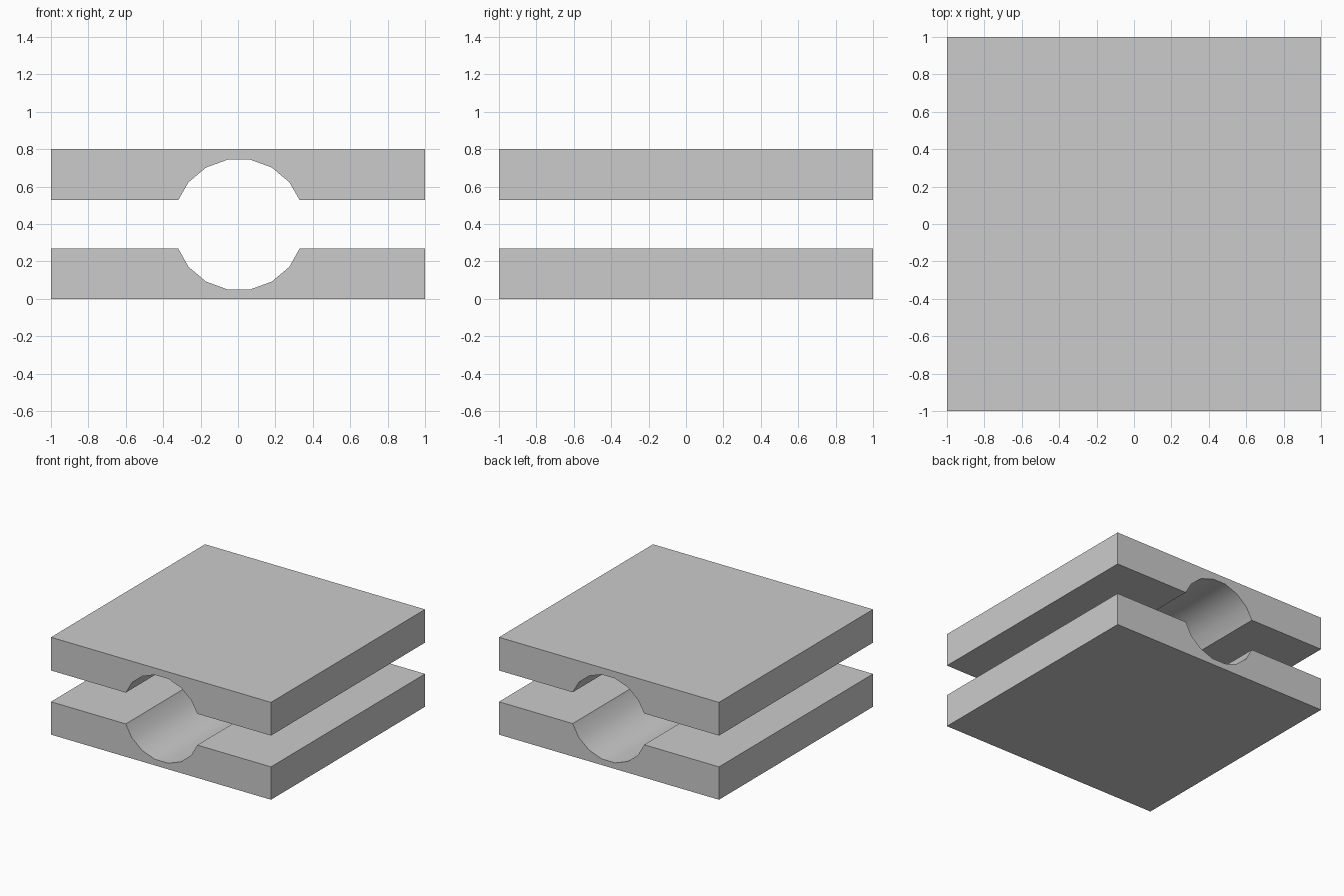
import bpy, bmesh, math

if "Cube" in bpy.data.objects:
    bpy.data.objects.remove(bpy.data.objects["Cube"])

CX, CZ, R = 0.005, 0.397, 0.352   # bore centre and radius


def plate(name, outer_z, inner_z):
    # Bore arc: facets of an 18-sided circle, clipped at the plate's inner face
    s = 1 if inner_z > CZ else -1
    arc = [(CX + R * math.sin(math.radians(a)), CZ + s * R * math.cos(math.radians(a)))
           for a in (50, 30, 10, -10, -30, -50)]
    end = 0.325
    groove = [(CX + end, inner_z)] + arc + [(CX - end, inner_z)]
    profile = [(-1, outer_z), (1, outer_z), (1, inner_z)] + groove + [(-1, inner_z)]

    # Extrude the profile along y
    bm = bmesh.new()
    face = bm.faces.new([bm.verts.new((x, -1, z)) for x, z in profile])
    ext = bmesh.ops.extrude_face_region(bm, geom=[face])
    new = [v for v in ext["geom"] if isinstance(v, bmesh.types.BMVert)]
    bmesh.ops.translate(bm, verts=new, vec=(0, 2, 0))
    bmesh.ops.recalc_face_normals(bm, faces=bm.faces)
    mesh = bpy.data.meshes.new(name)
    bm.to_mesh(mesh)
    bm.free()
    obj = bpy.data.objects.new(name, mesh)
    bpy.context.collection.objects.link(obj)

    # Smooth groove, sharp plate edges
    bpy.ops.object.select_all(action="DESELECT")
    obj.select_set(True)
    bpy.context.view_layer.objects.active = obj
    bpy.ops.object.shade_smooth_by_angle(angle=math.radians(30))


plate("lower_plate", 0.0, 0.27)
plate("upper_plate", 0.8, 0.527)
